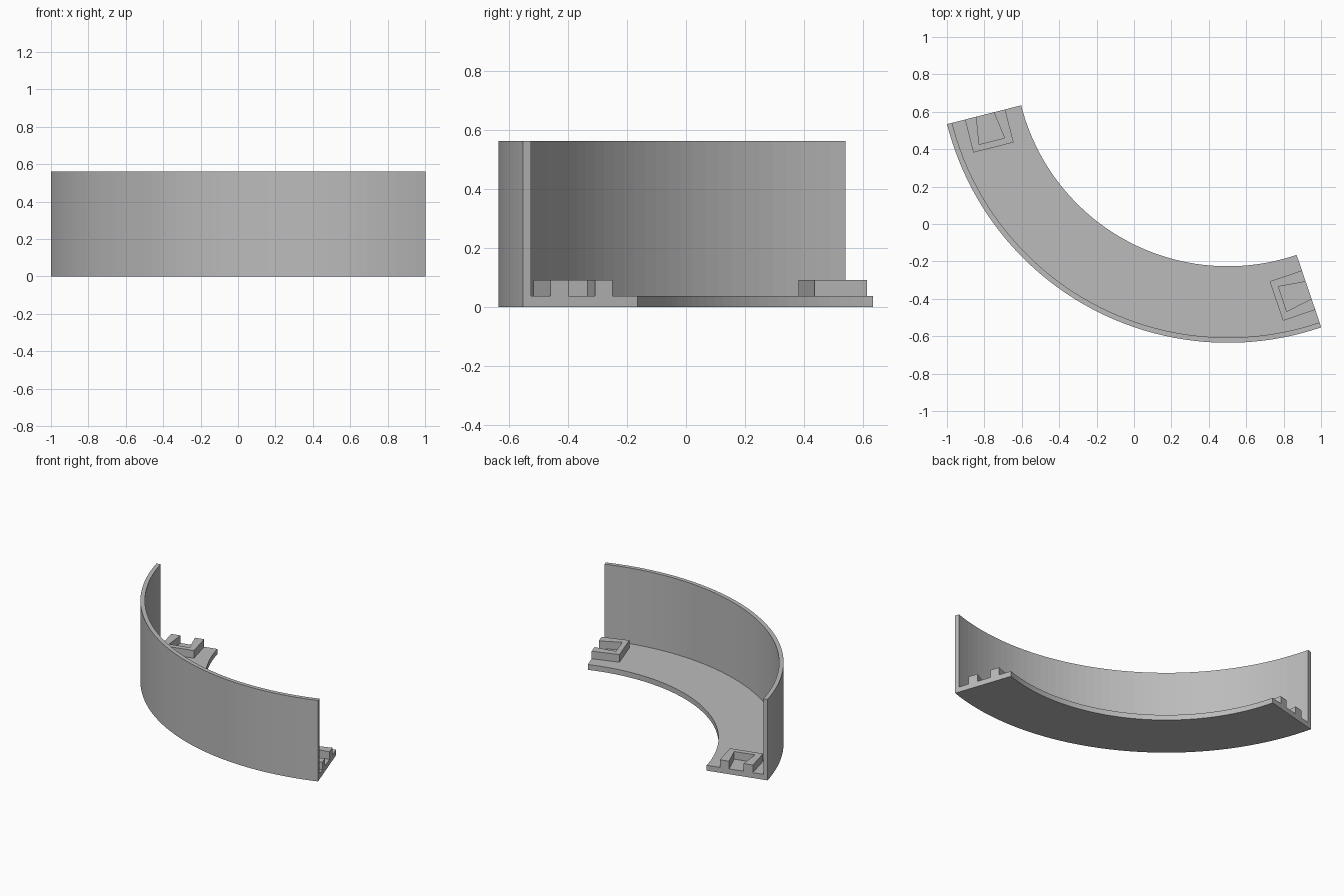
import bpy
import bmesh
from math import cos, sin, radians
from mathutils import Vector

cube = bpy.data.objects.get("Cube")
if cube:
    bpy.data.objects.remove(cube, do_unlink=True)

# Arc layout
CENTRE = Vector((0.502, 0.914, 0))
START, END = radians(194.2), radians(288.8)
SEGMENTS = 48
R_IN, R_WALL, R_OUT = 1.14, 1.521, 1.549
FLOOR, LUG, TOP = 0.037, 0.09, 0.562

grey = bpy.data.materials.new("plain grey")
grey.use_nodes = True
colour = (0.5, 0.5, 0.5, 1)
grey.diffuse_color = colour
grey.node_tree.nodes["Principled BSDF"].inputs["Base Color"].default_value = colour


def finish(bm, name):
    bmesh.ops.recalc_face_normals(bm, faces=bm.faces)
    mesh = bpy.data.meshes.new(name)
    bm.to_mesh(mesh)
    bm.free()
    mesh.materials.append(grey)
    obj = bpy.data.objects.new(name, mesh)
    bpy.context.collection.objects.link(obj)
    return obj


def radial(angle):
    return Vector((cos(angle), sin(angle), 0))


# Curved wall and floor: an L-shaped section swept along the arc
section = [(R_IN, 0), (R_OUT, 0), (R_OUT, TOP), (R_WALL, TOP), (R_WALL, FLOOR), (R_IN, FLOOR)]
bm = bmesh.new()
rings = []
for i in range(SEGMENTS + 1):
    out = radial(START + (END - START) * i / SEGMENTS)
    rings.append([bm.verts.new(CENTRE + out * r + Vector((0, 0, z))) for r, z in section])
count = len(section)
for a, b in zip(rings, rings[1:]):
    for k in range(count):
        n = (k + 1) % count
        bm.faces.new((a[k], a[n], b[n], b[k]))
bm.faces.new(rings[0])
bm.faces.new(rings[-1])
finish(bm, "curved_wall_and_floor")


# Socket blocks: U-shaped outline with a dovetail slot open at the arc end
def socket(name, angle, direction):
    out = radial(angle)
    along = Vector((-out.y, out.x, 0)) * direction
    middle, half, depth = 1.339, 0.111, 0.182
    mouth, back, slot = 0.048, 0.07, 0.147
    outline = [(-half, 0), (-half, depth), (half, depth), (half, 0),
               (mouth, 0), (back, slot), (-back, slot), (-mouth, 0)]
    bm = bmesh.new()
    verts = [bm.verts.new(CENTRE + out * (middle + u) + along * v + Vector((0, 0, FLOOR)))
             for u, v in outline]
    base = bm.faces.new(verts)
    raised = bmesh.ops.extrude_face_region(bm, geom=[base], use_keep_orig=True)
    moved = [g for g in raised["geom"] if isinstance(g, bmesh.types.BMVert)]
    bmesh.ops.translate(bm, verts=moved, vec=(0, 0, LUG - FLOOR))
    finish(bm, name)


socket("right_socket_block", START, 1)
socket("left_socket_block", END, -1)
